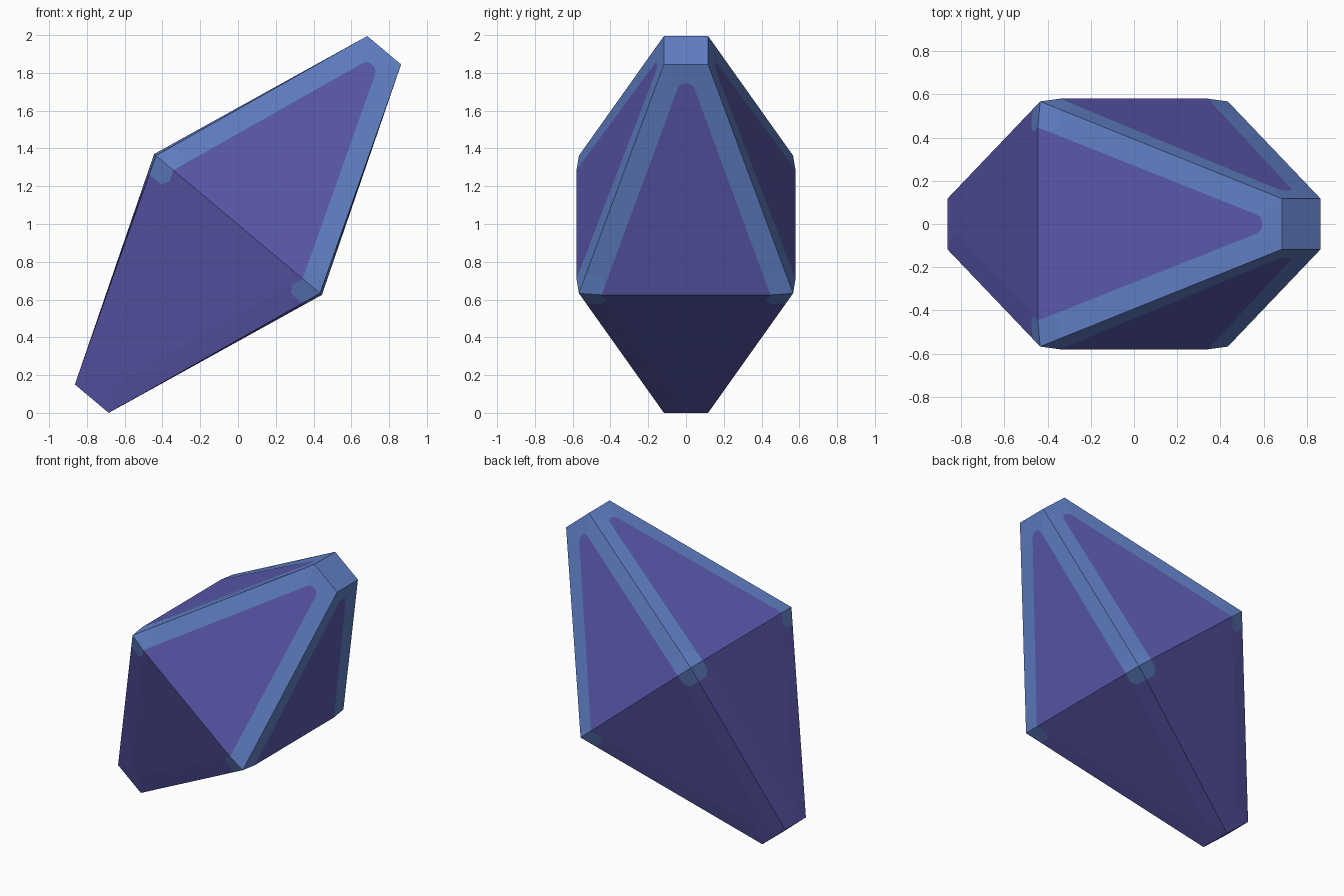
import bpy, bmesh, math
from mathutils import Matrix, Vector

if "Cube" in bpy.data.objects:
    bpy.data.objects.remove(bpy.data.objects["Cube"])

HALF_LEN = 1.204      # centre to end cap along the axis
CAP = 0.117           # half width of the square end caps
BELT = 0.567          # half width of the belt corners
BULGE = 0.58          # half width of the belt between corners
BORDER = 0.12         # width of the coloured edge bands
TIP = 1.075           # where the inset panel starts rounding off


def material(name, rgb):
    m = bpy.data.materials.new(name)
    m.diffuse_color = (*rgb, 1)
    m.use_nodes = True
    m.node_tree.nodes["Principled BSDF"].inputs["Base Color"].default_value = m.diffuse_color
    return m


def width(s):
    return BELT + (CAP - BELT) * s / HALF_LEN


def edge(s):
    # point on the slanted corner edge
    return (width(s), width(s), s)


def inner(s):
    # point on the boundary of the inset panel
    return (width(s) - BORDER, width(s) + (BULGE - BELT) * (1 - s / TIP), s)


bm = bmesh.new()
PURPLE, BLUE = 0, 1


def face(points, mat, turn, sign):
    rot = Matrix.Rotation(turn * math.pi / 2, 3, 'Z')
    vs = [bm.verts.new(rot @ Vector((x, y, z * sign))) for x, y, z in points]
    bm.faces.new(vs).material_index = mat


def flip(points):
    return [(-x, y, z) for x, y, z in points]


# four panels on each half, with rounded tip and edge bands
tip = [inner(TIP), (0.033, width(1.095), 1.095), (0.014, width(1.104), 1.104)]
for sign in (1, -1):
    for turn in range(4):
        right = [inner(0), inner(0.06)] + tip
        face(right + flip(right)[::-1], PURPLE, turn, sign)
        top = [edge(HALF_LEN)] + tip
        face(top + flip(top)[::-1], BLUE if sign > 0 else PURPLE, turn, sign)
        # small rounded patch at the belt corner, then the rest of the band
        mid = tuple((a + b) / 2 + d for a, b, d in
                    zip(edge(0.1), inner(0.1), (-0.02, 0, 0)))
        patch = [edge(0), inner(0), inner(0.06), mid, edge(0.1)]
        band = [edge(0.1), mid, inner(0.06), inner(TIP), edge(HALF_LEN)]
        for pts, mat in ((patch, BLUE), (band, BLUE if sign > 0 else PURPLE)):
            face(pts, mat, turn, sign)
            face(flip(pts), mat, turn, sign)
    # end cap
    c = CAP
    face([(c, c, HALF_LEN), (-c, c, HALF_LEN), (-c, -c, HALF_LEN), (c, -c, HALF_LEN)],
         BLUE if sign > 0 else PURPLE, 0, sign)

bmesh.ops.remove_doubles(bm, verts=bm.verts, dist=0.0005)
bmesh.ops.recalc_face_normals(bm, faces=bm.faces)

# lean the crystal and stand it on the ground
bm.transform(Matrix.Rotation(math.radians(40), 4, 'Y'))
low = min(v.co.z for v in bm.verts)
bm.transform(Matrix.Translation((0, 0, -low)))

mesh = bpy.data.meshes.new("crystal")
bm.to_mesh(mesh)
bm.free()
mesh.materials.append(material("purple", (0.107, 0.102, 0.434)))
mesh.materials.append(material("light blue", (0.122, 0.223, 0.578)))
obj = bpy.data.objects.new("crystal", mesh)
bpy.context.collection.objects.link(obj)
